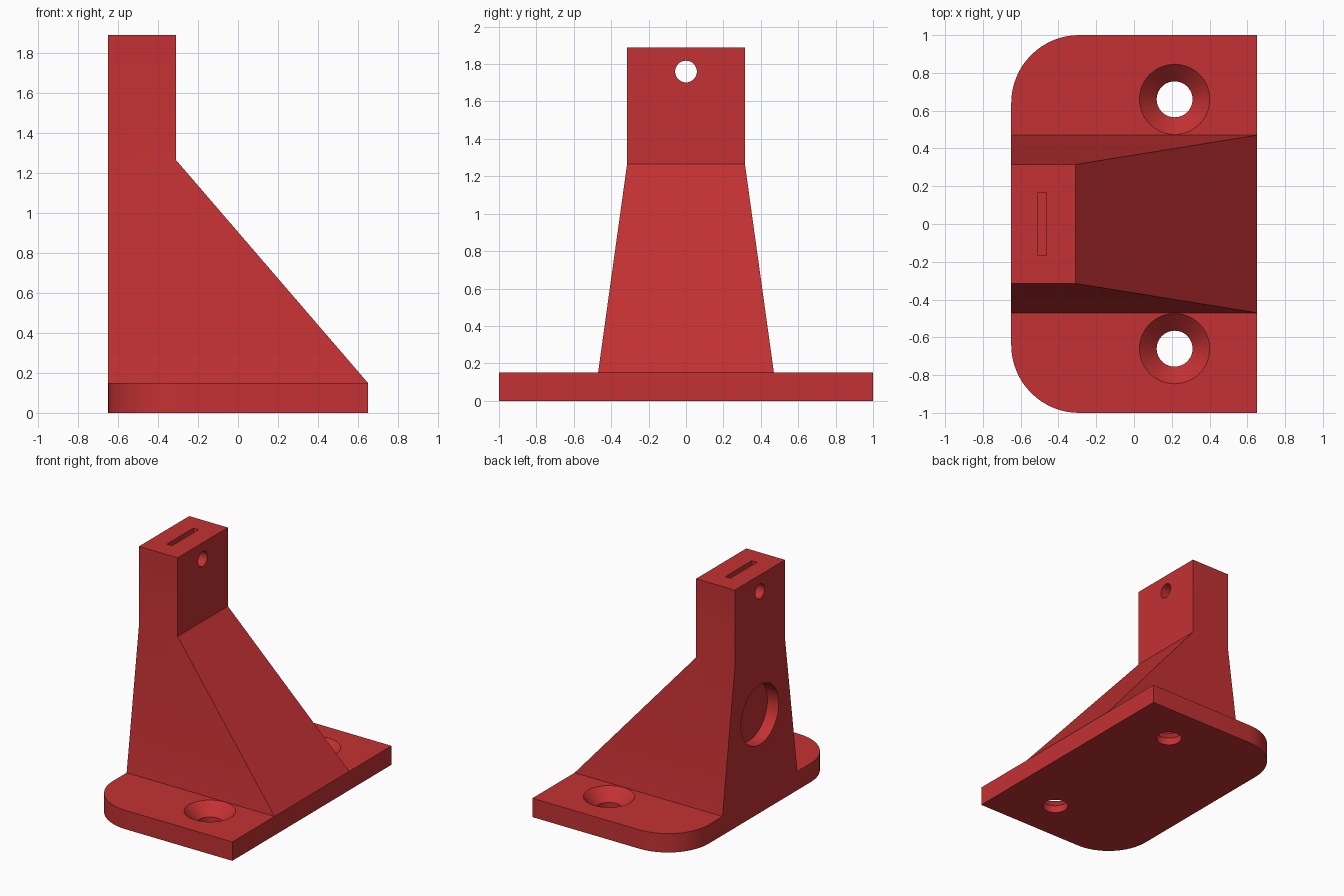
import bpy, bmesh, math
from mathutils import Matrix

if "Cube" in bpy.data.objects:
    bpy.data.objects.remove(bpy.data.objects["Cube"])

red = bpy.data.materials.new("red plastic")
red.diffuse_color = (0.552, 0.031, 0.033, 1)
red.use_nodes = True
red.node_tree.nodes["Principled BSDF"].inputs["Base Color"].default_value = red.diffuse_color


def make(name, bm):
    bmesh.ops.recalc_face_normals(bm, faces=bm.faces)
    mesh = bpy.data.meshes.new(name)
    bm.to_mesh(mesh)
    bm.free()
    mesh.materials.append(red)
    ob = bpy.data.objects.new(name, mesh)
    bpy.context.collection.objects.link(ob)
    return ob


def loft(name, rings):
    """Solid skinned through rings of equal point count, capped at both ends."""
    bm = bmesh.new()
    loops = [[bm.verts.new(p) for p in ring] for ring in rings]
    n = len(loops[0])
    for a, b in zip(loops, loops[1:]):
        for i in range(n):
            j = (i + 1) % n
            bm.faces.new((a[i], a[j], b[j], b[i]))
    bm.faces.new(loops[0])
    bm.faces.new(loops[-1])
    return make(name, bm)


def lathe(name, profile, x, y, n=48):
    """Upright round solid from (radius, height) pairs."""
    return loft(name, [[(x + r * math.cos(2 * math.pi * i / n),
                         y + r * math.sin(2 * math.pi * i / n), z)
                        for i in range(n)] for r, z in profile])


def cylinder_x(name, x0, x1, z, r):
    """Round solid along x."""
    bm = bmesh.new()
    bmesh.ops.create_cone(bm, cap_ends=True, segments=48, radius1=r, radius2=r,
                          depth=x1 - x0,
                          matrix=Matrix.Translation(((x0 + x1) / 2, 0, z))
                          @ Matrix.Rotation(math.pi / 2, 4, 'Y'))
    return make(name, bm)


def boolean(ob, tool, op='DIFFERENCE'):
    mod = ob.modifiers.new(op, 'BOOLEAN')
    mod.operation, mod.object, mod.solver = op, tool, 'EXACT'
    bpy.context.view_layer.objects.active = ob
    bpy.ops.object.modifier_apply(modifier=mod.name)
    bpy.data.objects.remove(tool)


def rect(x0, x1, hy, z):
    return [(x0, -hy, z), (x1, -hy, z), (x1, hy, z), (x0, hy, z)]


X, T, R = 0.65, 0.15, 0.36

# base plate with two rounded corners on the left side
outline = [(X, -1), (X, 1)]
for cy, start in ((1 - R, 90), (R - 1, 180)):
    for i in range(17):
        a = math.radians(start + 90 * i / 16)
        outline.append((R - X + R * math.cos(a), cy + R * math.sin(a)))
bracket = loft("bracket", [[(x, y, z) for x, y in outline] for z in (0, T)])

# countersunk screw holes
for y in (-0.66, 0.66):
    boolean(bracket, lathe("screw_cutter", [(0.095, -0.1), (0.095, 0.058),
                                            (0.186, T), (0.186, T + 0.1)], 0.215, y))

# sloped tower with a straight block on top
tower = loft("tower", [rect(-X, X, 0.47, T), rect(-X, -0.31, 0.315, 1.265),
                       rect(-X, -0.31, 0.315, 1.89)])

# round recess in the upright face, cross hole, and slot in the top
boolean(tower, cylinder_x("recess_cutter", -0.8, -0.55, 0.78, 0.237))
boolean(tower, cylinder_x("pin_cutter", -0.9, 0, 1.76, 0.058))
boolean(tower, loft("slot_cutter", [rect(-0.508, -0.462, 0.167, 1.62),
                                    rect(-0.508, -0.462, 0.167, 2.0)]))
boolean(bracket, tower, 'UNION')

# smooth the round walls, keep hard edges
bpy.ops.object.select_all(action='DESELECT')
bracket.select_set(True)
bpy.context.view_layer.objects.active = bracket
bpy.ops.object.shade_smooth_by_angle(angle=math.radians(20))
